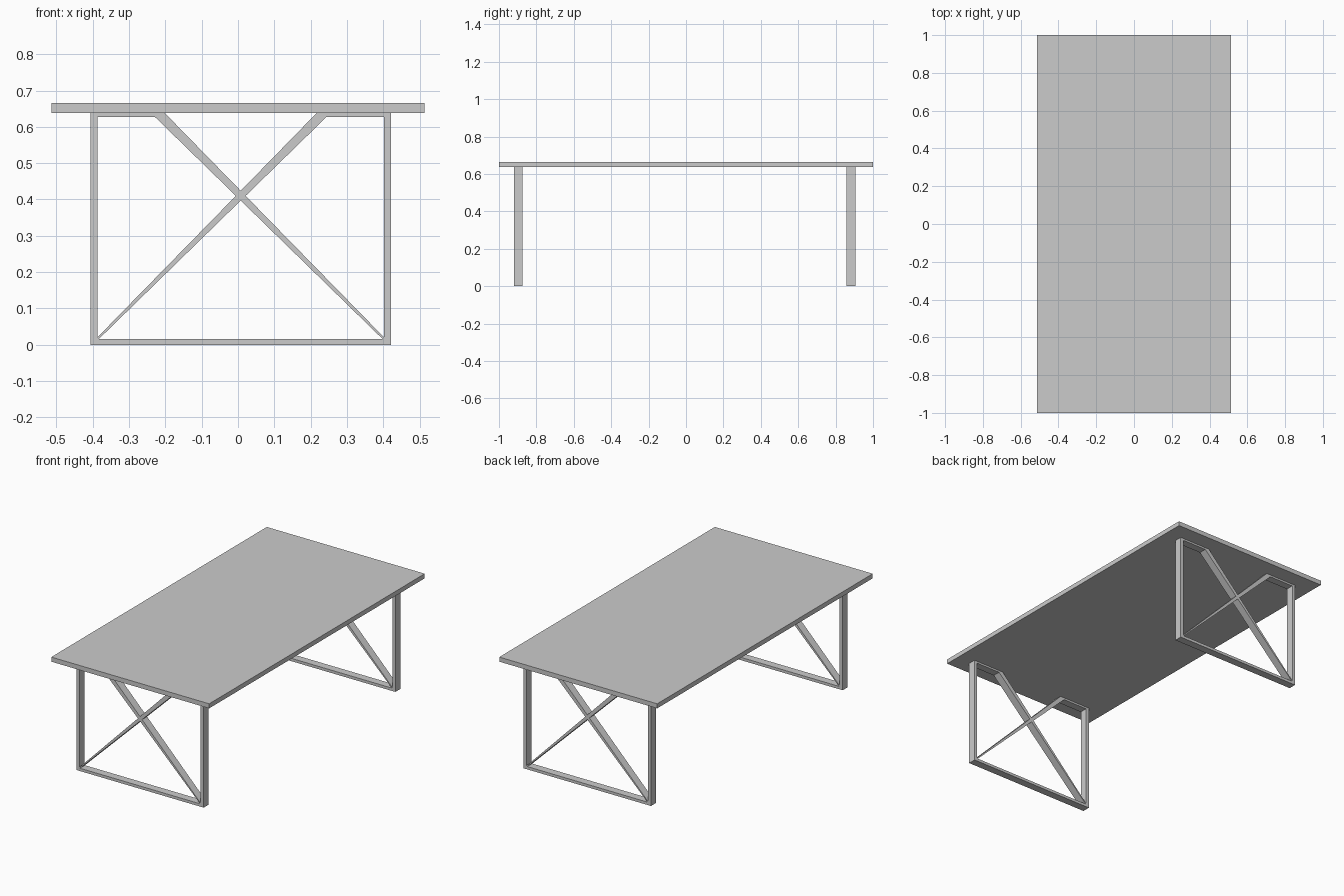
import bpy
from math import pi

if "Cube" in bpy.data.objects:
    bpy.data.objects.remove(bpy.data.objects["Cube"])

# Tabletop slab
bpy.ops.mesh.primitive_cube_add(size=1, location=(0, 0, 0.6515))
top = bpy.context.object
top.name = "tabletop"
top.scale = (1.026, 2.0, 0.027)
bpy.ops.object.transform_apply(location=False, rotation=False, scale=True)

# Leg frame profile (x, z): outline with a V notch between the braces, then three openings
outline = [(-0.4135, 0), (0.4135, 0), (0.4135, 0.638), (0.209, 0.638),
           (0, 0.424), (-0.209, 0.638), (-0.4135, 0.638)]
side_opening = [(0.394, 0.021), (0.394, 0.627), (0.236, 0.627), (0.0135, 0.410)]
mirrored_opening = [(-x, z) for x, z in side_opening]
lower_opening = [(-0.390, 0.0165), (0.390, 0.0165), (0, 0.397)]


def leg_frame(name, y):
    """Extrude the frame profile along y and turn it into a mesh."""
    curve = bpy.data.curves.new(name, 'CURVE')
    curve.dimensions = '2D'
    curve.fill_mode = 'BOTH'
    curve.extrude = 0.023
    for loop in (outline, side_opening, mirrored_opening, lower_opening):
        spline = curve.splines.new('POLY')
        spline.points.add(len(loop) - 1)
        for point, (x, z) in zip(spline.points, loop):
            point.co = (x, z, 0, 1)
        spline.use_cyclic_u = True
    obj = bpy.data.objects.new(name, curve)
    bpy.context.collection.objects.link(obj)
    obj.location = (0.0075, y, 0)
    obj.rotation_euler = (pi / 2, 0, 0)
    bpy.ops.object.select_all(action='DESELECT')
    obj.select_set(True)
    bpy.context.view_layer.objects.active = obj
    bpy.ops.object.convert(target='MESH')
    bpy.ops.object.shade_flat()


# Front and back leg frames
leg_frame("front_leg_frame", -0.897)
leg_frame("back_leg_frame", 0.882)
